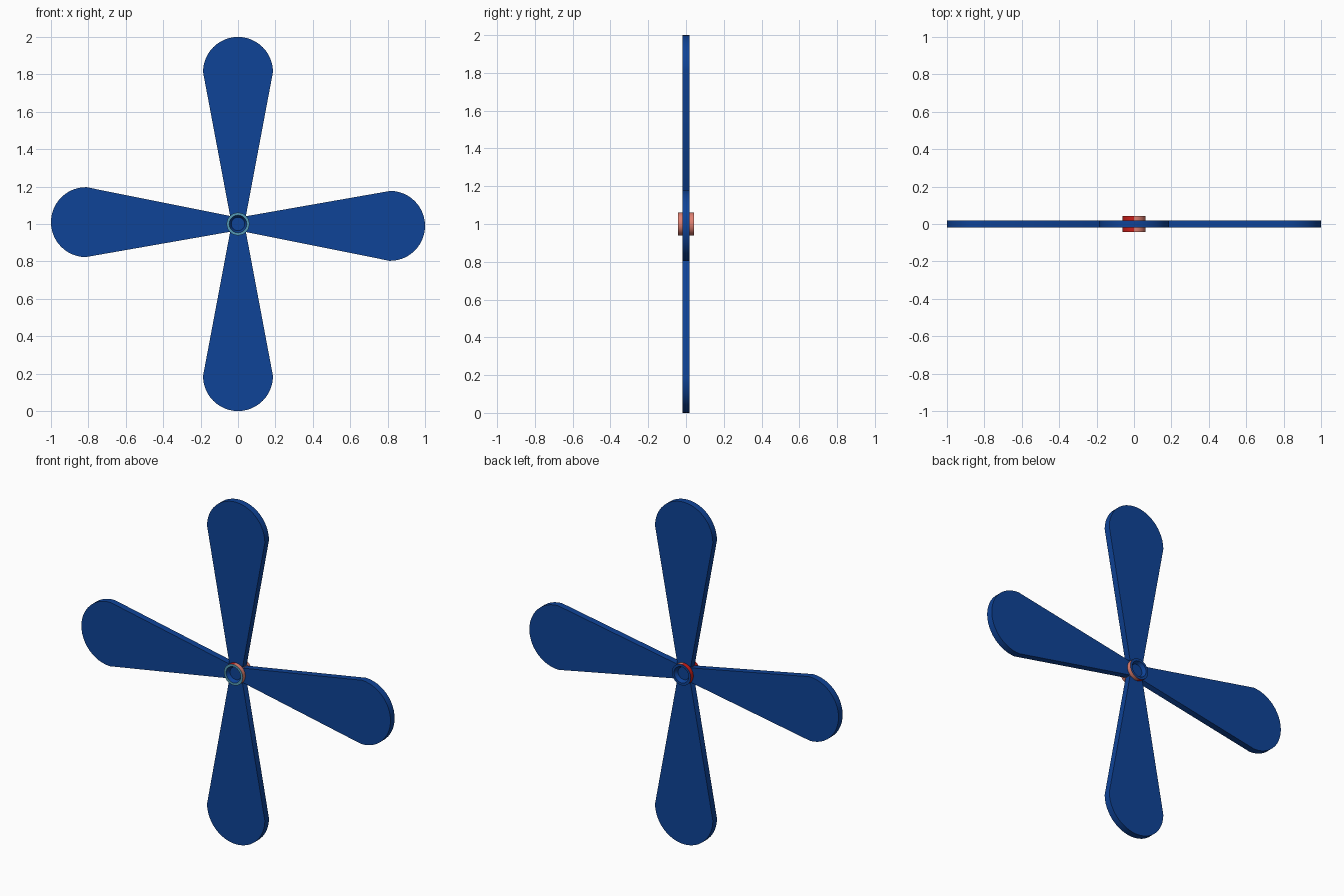
import bpy, bmesh, math
from mathutils import Matrix, Vector

if "Cube" in bpy.data.objects:
    bpy.data.objects.remove(bpy.data.objects["Cube"])


def material(name, rgb):
    m = bpy.data.materials.new(name)
    m.use_nodes = True
    m.diffuse_color = (*rgb, 1)
    m.node_tree.nodes["Principled BSDF"].inputs["Base Color"].default_value = (*rgb, 1)
    return m


BLUE = material("deep blue", (0.0045, 0.056, 0.31))
SKY = material("light blue", (0.09, 0.33, 0.48))
RED = material("red", (0.58, 0.013, 0.01))
SALMON = material("salmon", (0.75, 0.22, 0.17))
CENTRE = Vector((0, 0, 1))


def add_object(name, bm, mats):
    bmesh.ops.recalc_face_normals(bm, faces=bm.faces)
    mesh = bpy.data.meshes.new(name)
    bm.to_mesh(mesh)
    bm.free()
    for m in mats:
        mesh.materials.append(m)
    obj = bpy.data.objects.new(name, mesh)
    bpy.context.collection.objects.link(obj)
    obj.location = CENTRE
    bpy.ops.object.select_all(action="DESELECT")
    obj.select_set(True)
    bpy.context.view_layer.objects.active = obj
    bpy.ops.object.shade_smooth_by_angle(angle=math.radians(35))
    return obj


# Paddle blades: a tapered stem with a round tip, pointed at the axle
def blade(name, degrees, half_thick=0.019, radius=0.187):
    tip = 1 - radius
    outline = [(0, 0), (0.042, 0.042)]
    for i in range(25):
        a = math.pi * i / 24
        outline.append((radius * math.cos(a), tip + radius * math.sin(a)))
    outline.append((-0.042, 0.042))
    bm = bmesh.new()
    face = bm.faces.new([bm.verts.new((x, -half_thick, z)) for x, z in outline])
    new = bmesh.ops.extrude_face_region(bm, geom=[face])["geom"]
    verts = [v for v in new if isinstance(v, bmesh.types.BMVert)]
    bmesh.ops.translate(bm, verts=verts, vec=(0, 2 * half_thick, 0))
    bmesh.ops.rotate(bm, verts=bm.verts, cent=(0, 0, 0),
                     matrix=Matrix.Rotation(math.radians(degrees), 3, "Y"))
    add_object(name, bm, [BLUE])


for name, degrees in (("top_blade", 0), ("right_blade", 90.7),
                      ("bottom_blade", 180), ("left_blade", 270.7)):
    blade(name, degrees)

# Hub: a turned ring with a shallow dish on each face
OUTER, INNER, DEPTH, FLOOR = 0.061, 0.047, 0.043, 0.022
profile = [(0, -FLOOR), (0.036, -FLOOR), (INNER, -DEPTH), (OUTER, -DEPTH),
           (OUTER, DEPTH), (INNER, DEPTH), (0.036, FLOOR), (0, FLOOR)]
bm = bmesh.new()
points = [bm.verts.new((r, y, 0)) for r, y in profile]
edges = [bm.edges.new(pair) for pair in zip(points, points[1:])]
bmesh.ops.spin(bm, geom=points + edges, cent=(0, 0, 0), axis=(0, 1, 0),
               angle=2 * math.pi, steps=32, use_duplicate=False)
bmesh.ops.remove_doubles(bm, verts=bm.verts, dist=0.0005)
for f in bm.faces:
    c = f.calc_center_median()
    ys = [v.co.y for v in f.verts]
    if max(ys) - min(ys) > DEPTH:
        f.material_index = 2 if c.x < 0 else 3
    elif max(ys) < -DEPTH + 0.001:
        f.material_index = 1
    else:
        f.material_index = 0
add_object("hub", bm, [BLUE, SKY, RED, SALMON])
